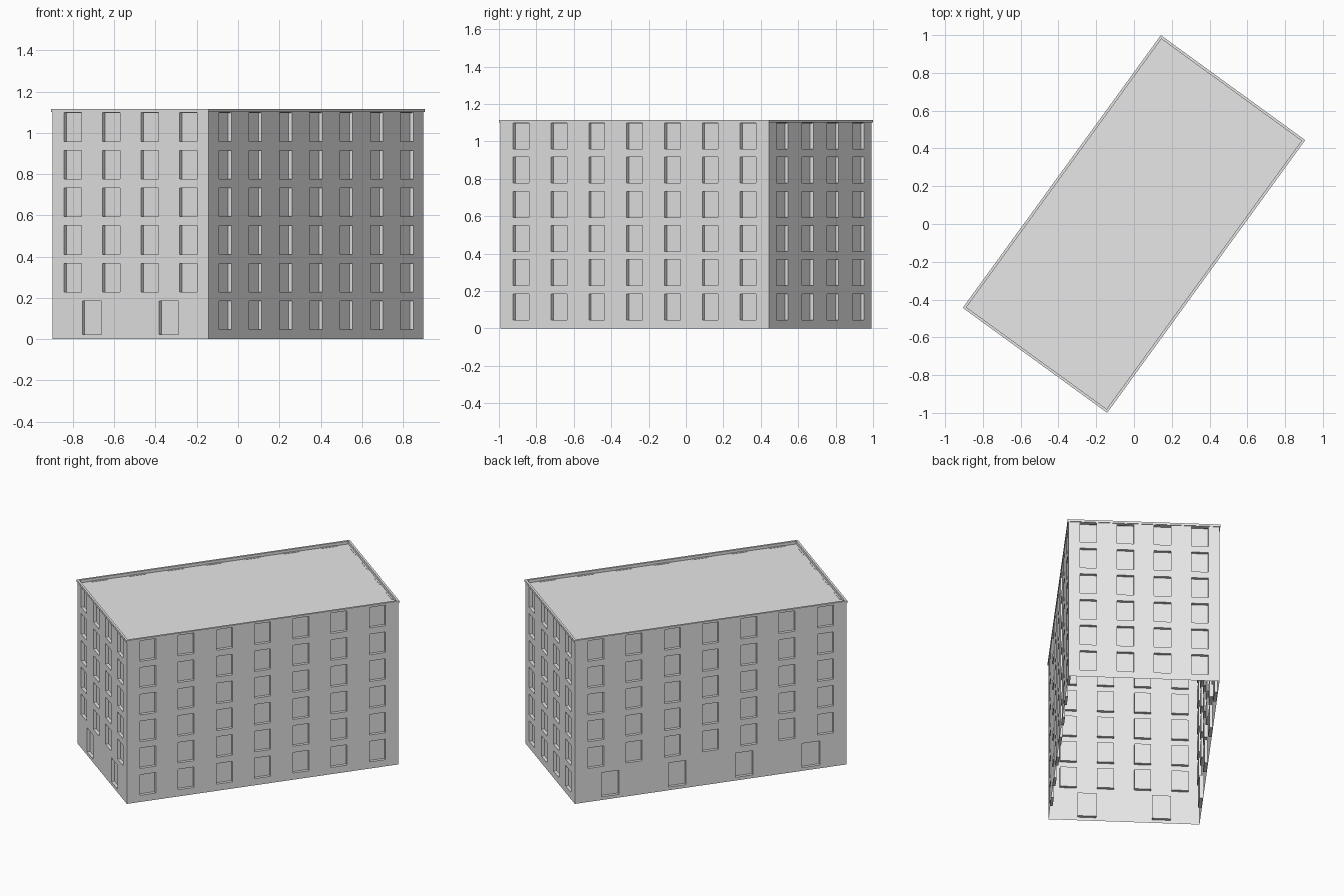
import bpy, bmesh, math
from mathutils import Matrix, Vector

if "Cube" in bpy.data.objects:
    bpy.data.objects.remove(bpy.data.objects["Cube"])

LENGTH, WIDTH, WALL_TOP, TOP = 1.774, 0.935, 1.10, 1.115
FLOOR, SILL, WIN_H, WIN_W = 0.1825, 0.046, 0.139, 0.104
DOOR_W, DOOR_BOTTOM, DOOR_TOP = 0.116, 0.022, 0.186
RECESS, OVERHANG, RIM = 0.02, 0.005, 0.02
TURN = Matrix.Rotation(math.radians(54), 4, 'Z')

grey = bpy.data.materials.new("plain_grey")
grey.use_nodes = True
grey.diffuse_color = (0.8, 0.8, 0.8, 1)
grey.node_tree.nodes["Principled BSDF"].inputs["Base Color"].default_value = (0.8, 0.8, 0.8, 1)


def finish(bm, name, matrix):
    mesh = bpy.data.meshes.new(name)
    bm.transform(matrix)
    bm.to_mesh(mesh)
    bm.free()
    mesh.materials.append(grey)
    obj = bpy.data.objects.new(name, mesh)
    bpy.context.collection.objects.link(obj)


def spans(count, pitch, size):
    """Evenly spaced (start, end) pairs centred on zero."""
    centres = [(i - (count - 1) / 2) * pitch for i in range(count)]
    return [(c - size / 2, c + size / 2) for c in centres]


def add_band(bm, half, low, high, columns, rows):
    """Strip of wall in the xz plane, with recessed openings."""
    xs = [-half] + [x for c in columns for x in c] + [half]
    zs = [low] + [z for r in rows for z in r] + [high]
    grid = [[bm.verts.new((x, 0, z)) for x in xs] for z in zs]
    openings = []
    for j in range(len(zs) - 1):
        for i in range(len(xs) - 1):
            face = bm.faces.new((grid[j][i], grid[j][i + 1],
                                 grid[j + 1][i + 1], grid[j + 1][i]))
            if i % 2 and j % 2:
                openings.append(face)
    bm.normal_update()
    # push each opening inwards, leaving straight reveals
    for face in bmesh.ops.extrude_discrete_faces(bm, faces=openings)["faces"]:
        rim = list(face.verts)
        old = [v.co.copy() for v in rim]
        for v in rim:
            v.co.y += RECESS
        for k in range(len(rim)):
            n = (k + 1) % len(rim)
            bm.faces.new([bm.verts.new(p) for p in
                          (old[k], old[n], rim[n].co, rim[k].co)])


def wall(name, length, depth, angle, count, pitch, doors):
    bm = bmesh.new()
    columns = spans(count, pitch, WIN_W)
    rows = [(SILL + FLOOR * f, SILL + FLOOR * f + WIN_H) for f in range(6)]
    split = (rows[0][1] + rows[1][0]) / 2
    if doors:
        entries = spans(doors, LENGTH / 4 - 0.006 if doors == 4 else 2 * pitch, DOOR_W)
        add_band(bm, length / 2, 0, split, entries, [(DOOR_BOTTOM, DOOR_TOP)])
    else:
        add_band(bm, length / 2, 0, split, columns, rows[:1])
    add_band(bm, length / 2, split, WALL_TOP, columns, rows[1:])
    bmesh.ops.remove_doubles(bm, verts=bm.verts, dist=0.0001)
    place = Matrix.Rotation(math.radians(angle), 4, 'Z') @ Matrix.Translation((0, -depth / 2, 0))
    finish(bm, name, TURN @ place)


# Four walls, open underneath
wall("right_long_wall", LENGTH, WIDTH, 0, 7, 0.25, 0)
wall("back_end_wall", WIDTH, LENGTH, 90, 4, 0.2305, 0)
wall("left_long_wall", LENGTH, WIDTH, 180, 7, 0.25, 4)
wall("front_end_wall", WIDTH, LENGTH, 270, 4, 0.2305, 2)

# Flat roof sunk inside an overhanging parapet
bm = bmesh.new()
bmesh.ops.create_cube(bm, size=1)
bmesh.ops.scale(bm, vec=(LENGTH + 2 * OVERHANG, WIDTH + 2 * OVERHANG, TOP - WALL_TOP), verts=bm.verts)
bmesh.ops.translate(bm, vec=(0, 0, (TOP + WALL_TOP) / 2), verts=bm.verts)
bm.normal_update()
top = next(f for f in bm.faces if f.normal.z > 0.9)
bottom = next(f for f in bm.faces if f.normal.z < -0.9)
bmesh.ops.inset_region(bm, faces=[top, bottom], thickness=RIM)
bm.faces.remove(bottom)
roof = bmesh.ops.extrude_discrete_faces(bm, faces=[top])["faces"][0]
for v in roof.verts:
    v.co.z -= RIM
finish(bm, "roof_and_parapet", TURN)
